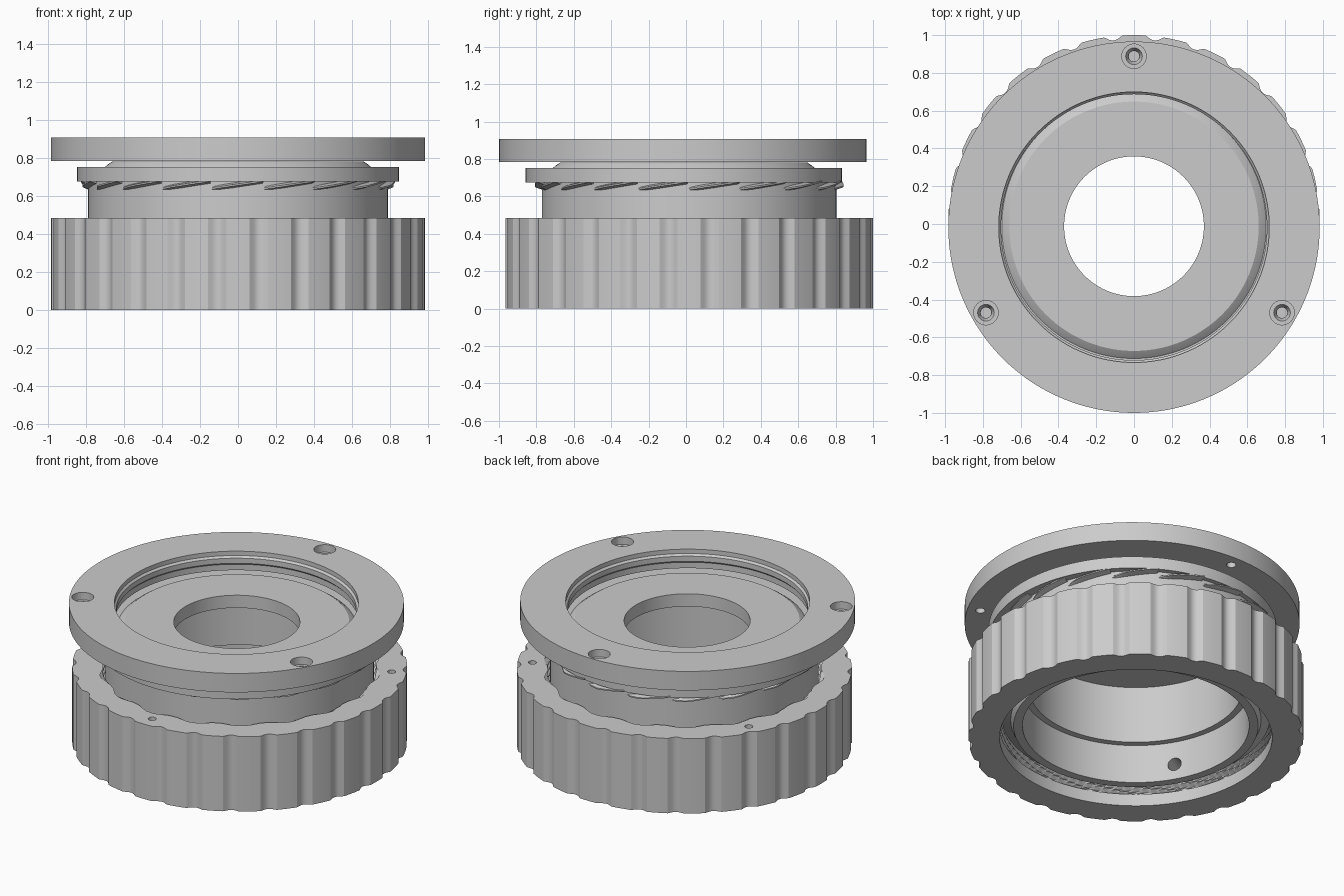
import bpy, bmesh, math
from math import pi, sin, cos, tau, radians
from mathutils import Matrix, Vector

cube = bpy.data.objects.get("Cube")
if cube:
    bpy.data.objects.remove(cube)

grey = bpy.data.materials.new("machined_grey")
grey.use_nodes = True
grey.diffuse_color = (0.6, 0.6, 0.6, 1)
grey.node_tree.nodes["Principled BSDF"].inputs["Base Color"].default_value = (0.6, 0.6, 0.6, 1)

FLUTES, STARTS, PITCH = 28, 18, 0.043


def finish(name, bm, centre=(0, 0), smooth=True):
    """Turn a bmesh into a shaded, coloured object."""
    bmesh.ops.recalc_face_normals(bm, faces=bm.faces)
    mesh = bpy.data.meshes.new(name)
    bm.to_mesh(mesh)
    bm.free()
    mesh.materials.append(grey)
    ob = bpy.data.objects.new(name, mesh)
    ob.location = (*centre, 0)
    bpy.context.collection.objects.link(ob)
    if smooth:
        shade(ob)
    return ob


def shade(ob):
    bpy.ops.object.select_all(action='DESELECT')
    ob.select_set(True)
    bpy.context.view_layer.objects.active = ob
    bpy.ops.object.shade_smooth_by_angle(angle=radians(22))


def lathe(name, profile, centre, segments=144):
    """Revolve a closed profile of (radius or function of angle and height, z)."""
    bm = bmesh.new()
    rings = []
    for i in range(segments):
        a = tau * i / segments
        ring = []
        for r, z in profile:
            r = r(a, z) if callable(r) else r
            ring.append(bm.verts.new((r * cos(a), r * sin(a), z)))
        rings.append(ring)
    n = len(profile)
    for i in range(segments):
        p, q = rings[i], rings[(i + 1) % segments]
        for j in range(n):
            k = (j + 1) % n
            bm.faces.new((p[j], q[j], q[k], p[k]))
    return finish(name, bm, centre)


def drill(ob, holes):
    """Cut cones or cylinders given as (start, end, start radius, end radius)."""
    for start, end, r1, r2 in holes:
        axis = Vector(end) - Vector(start)
        bm = bmesh.new()
        place = (Matrix.Translation((Vector(start) + Vector(end)) / 2)
                 @ axis.to_track_quat('Z', 'Y').to_matrix().to_4x4())
        bmesh.ops.create_cone(bm, cap_ends=True, segments=24, radius1=r1,
                              radius2=r2, depth=axis.length, matrix=place)
        cutter = finish("hole_cutter", bm, ob.location[:2], smooth=False)
        cutter.hide_render = True
        mod = ob.modifiers.new("hole", 'BOOLEAN')
        mod.operation, mod.solver, mod.object = 'DIFFERENCE', 'EXACT', cutter
        bpy.ops.object.select_all(action='DESELECT')
        bpy.context.view_layer.objects.active = ob
        bpy.ops.object.modifier_apply(modifier=mod.name)
        bpy.data.objects.remove(cutter)
    shade(ob)


def polar(r, degrees, z):
    return (r * cos(radians(degrees)), r * sin(radians(degrees)), z)


def fluted(a, z):
    """Outer grip radius with shallow scooped grooves."""
    step = tau / FLUTES
    off = ((a % step) - step / 2) * 0.98 / 0.045
    return 0.983 - 0.022 * max(0, 1 - off * off)


def threaded(a, z):
    """Bore radius of a many-start thread."""
    phase = (STARTS * a / tau - z / PITCH) % 1
    return 0.802 + 0.028 * min(1, max(0, 1.6 * abs(2 * phase - 1) - 0.3))


# Fluted grip ring with a threaded bore; a flute lies half a step off each axis
rows = 54
bore = [(threaded, 0.08 + 0.405 * i / rows) for i in range(rows + 1)]
grip = lathe("grip_ring", [(fluted, 0.485), (fluted, 0), (0.8, 0), (0.8, 0.078)] + bore,
             (0, 0.017), FLUTES * STARTS)
drill(grip, [(polar(0.895, d, 0.55), polar(0.895, d, 0.25), 0.024, 0.024)
             for d in (30, 150, 270)])

# Inner sleeve with a stepped bore and radial screw holes
sleeve = lathe("sleeve", [(0.665, 0.08), (0.718, 0.08), (0.735, 0.12), (0.788, 0.14),
                          (0.788, 0.7), (0.625, 0.7), (0.625, 0.33), (0.665, 0.33)],
               (0, 0.017))
drill(sleeve, [(polar(0.6, d, 0.18), polar(0.85, d, 0.18), 0.042, 0.042)
               for d in (90, 210, 330)])

# Helical thread ends just under the flange
bm = bmesh.new()
steps = 10
for s in range(STARTS):
    sections = []
    for i in range(steps + 1):
        t = i / steps
        a = tau * (s + 0.97 * t) / STARTS
        z = 0.635 + 0.04 * t
        reach = 0.79 + 0.035 * min(1, 3 * t)
        sections.append([bm.verts.new((r * cos(a), r * sin(a), h)) for r, h in
                         ((0.775, z - 0.012), (reach, z), (reach, z + 0.008), (0.775, z + 0.02))])
    for p, q in zip(sections, sections[1:]):
        for j in range(4):
            bm.faces.new((p[j], q[j], q[j - 1], p[j - 1]))
    bm.faces.new(sections[0])
    bm.faces.new(sections[-1])
finish("thread_ends", bm, (0, 0.017))

# Flanged cap with a raised, chamfered centre and a through opening
lathe("flange_cap", [(0.37, 0.70), (0.75, 0.70), (0.75, 0.675), (0.846, 0.675),
                     (0.846, 0.752), (0.70, 0.752), (0.685, 0.765), (0.66, 0.782),
                     (0.37, 0.782)], (0, -0.012))

# Flat clamp ring with a stepped inner lip and countersunk screw holes
clamp = lathe("clamp_ring", [(0.983, 0.785), (0.983, 0.908), (0.716, 0.908), (0.716, 0.88),
                             (0.704, 0.868), (0.704, 0.835), (0.716, 0.823), (0.716, 0.785)],
              (0, -0.017))
for d in (90, 210, 330):
    drill(clamp, [(polar(0.905, d, 0.95), polar(0.905, d, 0.86), 0.065, 0.065),
                  (polar(0.905, d, 0.87), polar(0.905, d, 0.82), 0.048, 0.029),
                  (polar(0.905, d, 0.84), polar(0.905, d, 0.7), 0.028, 0.028)])
